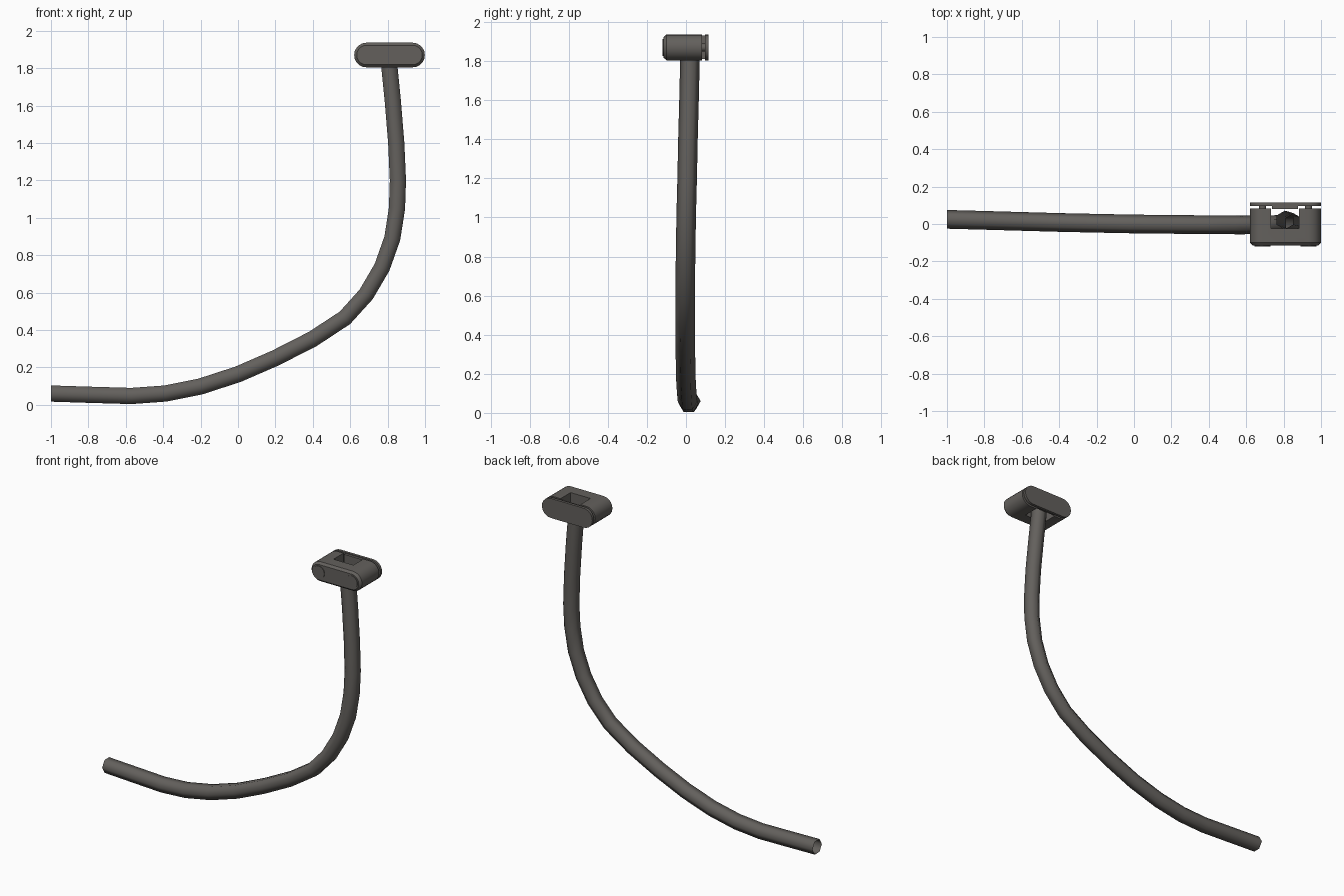
import bpy, bmesh, math
from mathutils import Vector

if "Cube" in bpy.data.objects:
    bpy.data.objects.remove(bpy.data.objects["Cube"])

mat = bpy.data.materials.new("dark grey")
mat.diffuse_color = (0.125, 0.117, 0.108, 1)
mat.use_nodes = True
mat.node_tree.nodes["Principled BSDF"].inputs["Base Color"].default_value = mat.diffuse_color


def finish(name, bm):
    bmesh.ops.recalc_face_normals(bm, faces=bm.faces)
    me = bpy.data.meshes.new(name)
    bm.to_mesh(me)
    bm.free()
    me.materials.append(mat)
    ob = bpy.data.objects.new(name, me)
    bpy.context.collection.objects.link(ob)
    return ob


def smooth(ob, angle):
    bpy.ops.object.select_all(action='DESELECT')
    ob.select_set(True)
    bpy.context.view_layer.objects.active = ob
    bpy.ops.object.shade_smooth_by_angle(angle=math.radians(angle))


CX, CZ, X1, X2 = 0.81, 1.87, 0.687, 0.933   # clamp centre, bolt positions


def stadium(r, n=10):
    """Rounded-end outline in the xz plane."""
    pts = []
    for cx, start in ((X2, -90), (X1, 90)):
        for i in range(n + 1):
            a = math.radians(start + 180 * i / n)
            pts.append((cx + r * math.cos(a), CZ + r * math.sin(a)))
    return pts


def circle(cx, r, n=20):
    return [(cx + r * math.cos(2 * math.pi * i / n), CZ + r * math.sin(2 * math.pi * i / n)) for i in range(n)]


def rect(x0, x1, z0, z1):
    return [(x0, z0), (x1, z0), (x1, z1), (x0, z1)]


def loft(name, sections, angle=30):
    """Join outlines placed at successive y positions, capped at both ends."""
    bm = bmesh.new()
    rings = [[bm.verts.new((x, y, z)) for x, z in pts] for y, pts in sections]
    n = len(rings[0])
    for a, b in zip(rings, rings[1:]):
        for i in range(n):
            bm.faces.new((a[i], a[(i + 1) % n], b[(i + 1) % n], b[i]))
    bm.faces.new(rings[0])
    bm.faces.new(rings[-1])
    ob = finish(name, bm)
    smooth(ob, angle)
    return ob


# Cable: open six-sided tube along a bent path
path = [(-1, .025, .06), (-.78, .019, .053), (-.57, .013, .047), (-.39, .008, .06),
        (-.2, .004, .098), (0, 0, .163), (.2, -.002, .25), (.4, -.004, .352),
        (.572, -.005, .465), (.685, -.004, .59), (.77, -.003, .735), (.825, -.001, .89),
        (.85, .002, 1.05), (.855, .006, 1.2), (.846, .01, 1.4), (.828, .016, 1.62),
        (.81, .02, 1.8), (.806, .021, 1.86)]
P = [Vector(p) for p in path]
bm = bmesh.new()
rings = []
for i, p in enumerate(P):
    t = P[min(i + 1, len(P) - 1)] - P[max(i - 1, 0)]
    if i == 0:
        t = Vector((1, 0, 0))
    side = Vector((0, 1, 0))
    up = t.normalized().cross(side).normalized()
    rings.append([bm.verts.new(p + 0.05 * (side * math.cos(k * math.pi / 3) + up * math.sin(k * math.pi / 3)))
                  for k in range(6)])
for a, b in zip(rings, rings[1:]):
    for k in range(6):
        bm.faces.new((a[k], a[(k + 1) % 6], b[(k + 1) % 6], b[k]))
cable = finish("cable", bm)
smooth(cable, 75)

# Clamp body: rounded block with chamfered front and a slot open at the back
body = loft("clamp_body", [(-.115, stadium(.052)), (-.1, stadium(.066)), (.083, stadium(.066))])
slot = loft("slot_cutter", [(-.025, rect(.733, .882, 1.7, 2.05)), (.2, rect(.733, .882, 1.7, 2.05))])
mod = body.modifiers.new("slot", 'BOOLEAN')
mod.operation, mod.solver, mod.object = 'DIFFERENCE', 'EXACT', slot
bpy.context.view_layer.objects.active = body
bpy.ops.object.modifier_apply(modifier="slot")
bpy.data.objects.remove(slot)
smooth(body, 30)

# Back plate with the pad that closes the slot
loft("back_plate", [(.097, stadium(.066)), (.115, stadium(.066))])
loft("plate_pad", [(.08, rect(.738, .877, 1.81, 1.93)), (.098, rect(.738, .877, 1.81, 1.93))])

# Bolts: flush heads at the front, shanks bridging the gap
for side, x in (("left", X1), ("right", X2)):
    loft("bolt_head_" + side, [(-.119, circle(x, .043)), (-.11, circle(x, .043))])
    loft("bolt_shank_" + side, [(.08, circle(x, .02)), (.1, circle(x, .02))])
